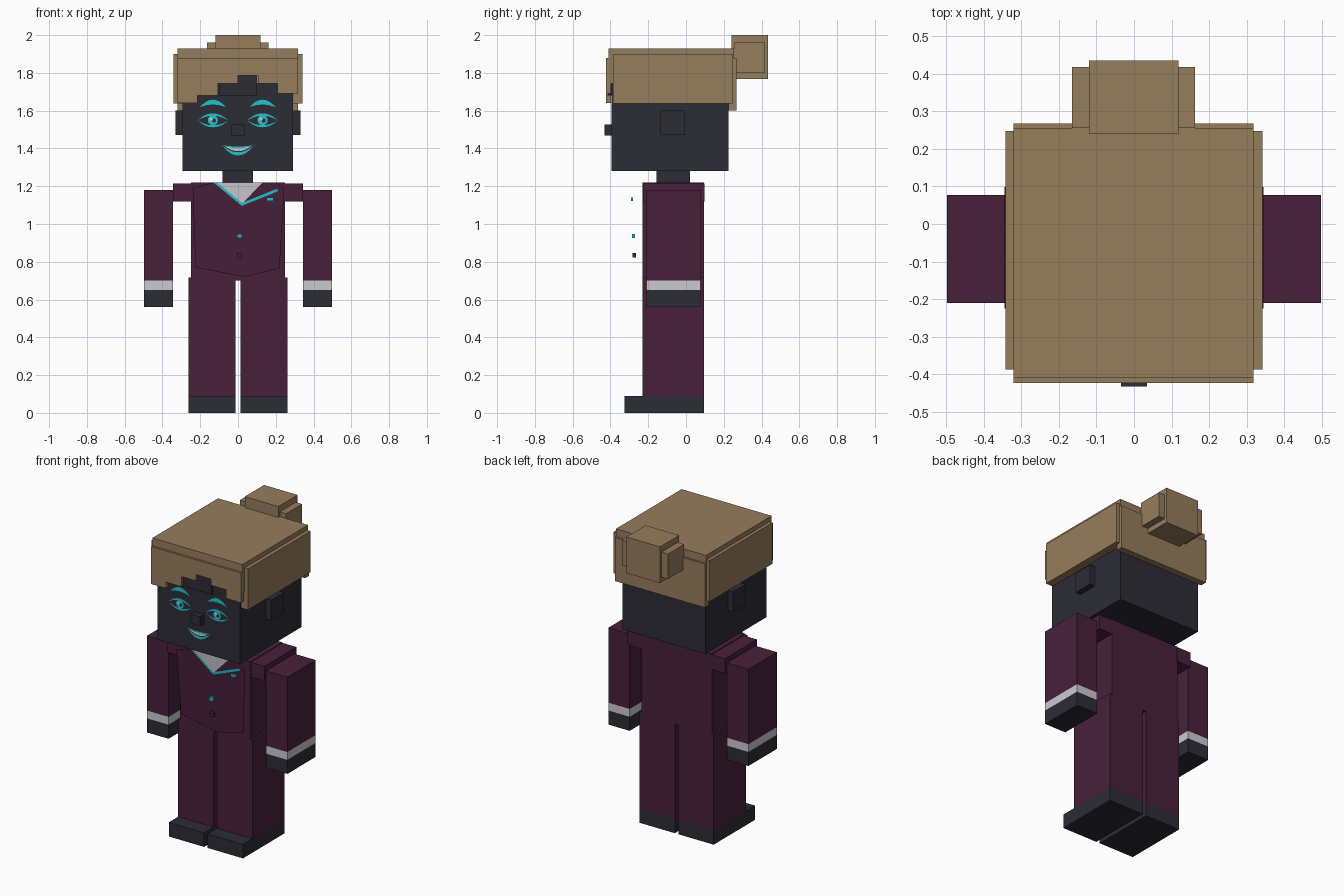
import bpy
import bmesh
import math

cube = bpy.data.objects.get("Cube")
if cube:
    bpy.data.objects.remove(cube, do_unlink=True)


def material(name, rgb):
    mat = bpy.data.materials.new(name)
    mat.use_nodes = True
    color = (*rgb, 1)
    mat.diffuse_color = color
    mat.node_tree.nodes["Principled BSDF"].inputs["Base Color"].default_value = color
    return mat


hair = material("tan hair", (0.30, 0.205, 0.107))
dark = material("charcoal", (0.025, 0.025, 0.036))
suit = material("plum suit", (0.065, 0.0145, 0.042))
cyan = material("cyan", (0.016, 0.54, 0.61))
white = material("off white", (0.6, 0.6, 0.62))


def add(name, bm, mat):
    mesh = bpy.data.meshes.new(name)
    bm.to_mesh(mesh)
    bm.free()
    mesh.materials.append(mat)
    obj = bpy.data.objects.new(name, mesh)
    bpy.context.collection.objects.link(obj)
    return obj


def box(name, mat, x, y, z):
    """Box from (low, high) ranges on each axis."""
    bm = bmesh.new()
    bmesh.ops.create_cube(bm, size=1)
    for v in bm.verts:
        v.co = [r[0] if c < 0 else r[1] for c, r in zip(v.co, (x, y, z))]
    return add(name, bm, mat)


def pair(name, mat, x, y, z):
    """Left box and its mirrored right twin."""
    box("left_" + name, mat, x, y, z)
    box("right_" + name, mat, (-x[1], -x[0]), y, z)


def plate(name, mat, points, depth, thick=0):
    """Front facing outline of (x, z) points; depth gives y for each z."""
    bm = bmesh.new()
    face = bm.faces.new([bm.verts.new((x, depth(z), z)) for x, z in points])
    if thick:
        made = bmesh.ops.extrude_face_region(bm, geom=[face], use_keep_orig=True)
        for v in made["geom"]:
            if isinstance(v, bmesh.types.BMVert):
                v.co.y += thick
        bmesh.ops.recalc_face_normals(bm, faces=bm.faces)
    return add(name, bm, mat)


def arc(cx, half, z, rise, steps=12):
    ts = [2 * i / steps - 1 for i in range(steps + 1)]
    return [(cx + half * t, z + rise * (1 - t * t)) for t in ts]


def crescent(name, mat, cx, half, z, low, high, depth):
    """Sliver between two arcs that share their ends."""
    lower = arc(cx, half, z, low)
    upper = arc(cx, half, z, high)
    plate(name, mat, lower + upper[-2:0:-1], depth)


def disc(name, mat, cx, cz, r, depth):
    turns = [math.tau * i / 16 for i in range(16)]
    plate(name, mat, [(cx + r * math.cos(a), cz + r * math.sin(a)) for a in turns], depth)


# Legs and shoes
pair("shoe", dark, (0.013, 0.263), (-0.325, 0.095), (0, 0.09))
pair("leg", suit, (0.013, 0.263), (-0.23, 0.095), (0.09, 0.718))

# Torso, shoulders, arms
box("torso", suit, (-0.25, 0.248), (-0.23, 0.095), (0.70, 1.22))
pair("shoulder", suit, (0.248, 0.345), (-0.225, 0.098), (1.12, 1.215))
pair("sleeve", suit, (0.345, 0.497), (-0.21, 0.077), (0.70, 1.18))
pair("cuff", white, (0.345, 0.497), (-0.21, 0.077), (0.65, 0.70))
pair("hand", dark, (0.345, 0.497), (-0.21, 0.077), (0.56, 0.65))


# Jacket front, leaning slightly forward toward the chest
def chest(layer):
    return lambda z: -0.255 - 0.062 * (z - 0.75) - 0.002 * layer


plate("jacket_front", suit,
      [(-0.225, 0.77), (0.03, 0.72), (0.22, 0.765), (0.245, 1.19), (0.2, 1.22),
       (-0.13, 1.22), (-0.24, 1.19)], chest(0))
plate("shirt", white, [(-0.125, 1.22), (0.02, 1.105), (0.13, 1.22)], chest(1))
plate("lapel", suit, [(-0.045, 1.02), (0.1, 1.085), (0.22, 1.15), (0.21, 1.18),
                      (0.02, 1.105)], chest(1))
plate("left_trim", cyan, [(0.02, 1.096), (0.213, 1.174), (0.208, 1.187), (0.02, 1.112)],
      chest(2))
plate("right_trim", cyan, [(-0.13, 1.22), (0.02, 1.096), (0.02, 1.112), (-0.112, 1.22)],
      chest(2))
box("pocket_square", cyan, (0.15, 0.188), (-0.292, -0.281), (1.123, 1.14))
box("upper_button", cyan, (-0.004, 0.022), (-0.287, -0.27), (0.925, 0.948))
box("lower_button", suit, (-0.004, 0.022), (-0.282, -0.264), (0.823, 0.847))

# Neck and head
box("neck", dark, (-0.082, 0.08), (-0.155, 0.02), (1.22, 1.28))
box("head", dark, (-0.295, 0.292), (-0.395, 0.225), (1.28, 1.75))
pair("ear", dark, (0.292, 0.33), (-0.135, -0.005), (1.47, 1.6))
box("nose", dark, (-0.035, 0.034), (-0.432, -0.395), (1.468, 1.528))


# Painted face
def skin(layer):
    return lambda z: -0.397 - 0.001 * layer


for side, cx in (("right", -0.133), ("left", 0.13)):
    crescent(side + "_upper_lid", cyan, cx, 0.082, 1.548, 0.025, 0.038, skin(0))
    crescent(side + "_lower_lid", cyan, cx, 0.082, 1.548, -0.036, -0.025, skin(0))
    disc(side + "_iris", cyan, cx, 1.55, 0.027, skin(1))
    disc(side + "_pupil", dark, cx + 0.006, 1.548, 0.011, skin(2))
    disc(side + "_glint", white, cx - 0.009, 1.556, 0.009, skin(3))
    crescent(side + "_brow", cyan, cx, 0.07, 1.618, 0.014, 0.04, skin(0))
crescent("lower_lip", cyan, 0, 0.085, 1.418, -0.055, -0.038, skin(0))
crescent("upper_lip", cyan, 0, 0.085, 1.418, -0.016, -0.008, skin(0))
crescent("teeth", white, 0, 0.07, 1.412, -0.026, -0.01, skin(1))

# Hair cap, panels and stepped fringe
box("hair_cap", hair, (-0.32, 0.318), (-0.41, 0.255), (1.745, 1.93))
pair("hair_side", hair, (0.292, 0.342), (-0.387, 0.248), (1.637, 1.9))
box("hair_back", hair, (-0.32, 0.318), (0.225, 0.267), (1.6, 1.88))
edges = [-0.32, -0.215, -0.105, 0, 0.105, 0.21, 0.318]
levels = [1.64, 1.68, 1.745, 1.785, 1.745, 1.69]
fringe = []
for i, level in enumerate(levels):
    fringe += [(edges[i], level), (edges[i + 1], level)]
fringe += [(edges[-1], 1.88), (edges[0], 1.88)]
plate("hair_fringe", hair, fringe, lambda z: -0.423, 0.027)
# Skin showing behind the raised middle step of the fringe
box("forehead", dark, (-0.1, 0.1), (-0.412, -0.395), (1.68, 1.79))

# Bun
box("bun", hair, (-0.12, 0.118), (0.24, 0.435), (1.768, 2.0))
box("bun_sides", hair, (-0.165, 0.162), (0.255, 0.418), (1.8, 1.96))
